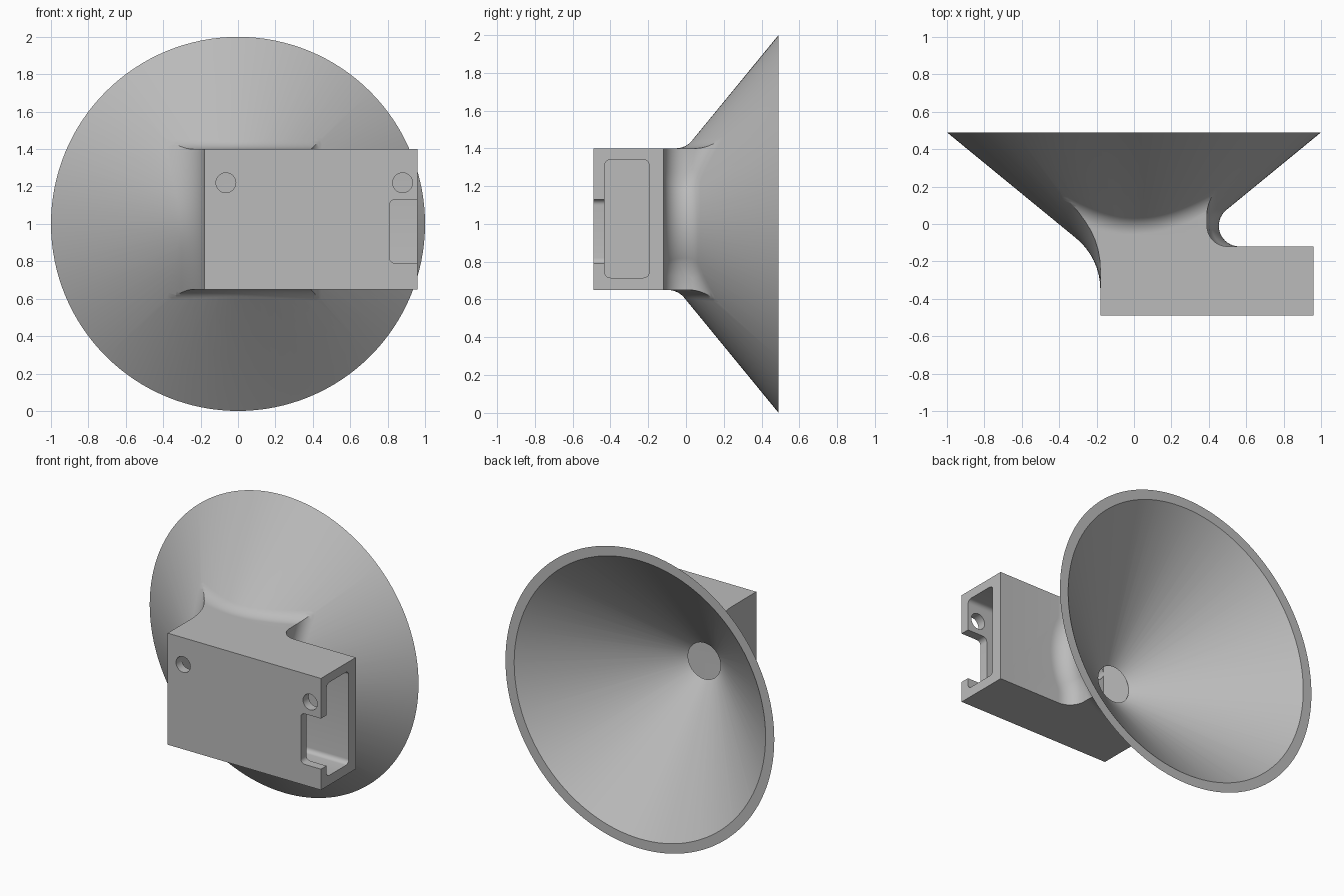
import bpy, bmesh, math
from mathutils import Vector

if "Cube" in bpy.data.objects:
    bpy.data.objects.remove(bpy.data.objects["Cube"])

RIM_Y, SLOPE, AXIS_Z = 0.49, 1.22, 1.0
TILT = math.hypot(1, SLOPE)
BACK = -0.12          # back plane of the housing
FILLET = 0.11
APEX = 1 - SLOPE * RIM_Y   # cone radius at y = 0
STEPS = 8

grey = bpy.data.materials.new("light grey plastic")
grey.use_nodes = True
grey.diffuse_color = (0.5, 0.5, 0.5, 1)
grey.node_tree.nodes["Principled BSDF"].inputs["Base Color"].default_value = (0.5, 0.5, 0.5, 1)


def finish(name, bm):
    bmesh.ops.recalc_face_normals(bm, faces=bm.faces)
    mesh = bpy.data.meshes.new(name)
    bm.to_mesh(mesh)
    bm.free()
    obj = bpy.data.objects.new(name, mesh)
    bpy.context.collection.objects.link(obj)
    mesh.materials.append(grey)
    return obj


def loft(name, rings):
    bm = bmesh.new()
    rows = [[bm.verts.new(p) for p in ring] for ring in rings]
    for a, b in zip(rows, rows[1:]):
        for i in range(len(a)):
            j = (i + 1) % len(a)
            bm.faces.new((a[i], a[j], b[j], b[i]))
    bm.faces.new(rows[0])
    bm.faces.new(rows[-1])
    bmesh.ops.triangulate(bm, faces=bm.faces)
    return finish(name, bm)


def cone(name, stations, segments=128):
    def ring(y, r):
        angles = [math.tau * i / segments for i in range(segments)]
        return [(r * math.cos(a), y, AXIS_Z + r * math.sin(a)) for a in angles]
    return loft(name, [ring(y, r) for y, r in stations])


def rounded_box(name, low, high, axis, radius):
    bm = bmesh.new()
    bmesh.ops.create_cube(bm, size=1)
    for v in bm.verts:
        v.co = [(l + h) / 2 + c * (h - l) for l, h, c in zip(low, high, v.co)]
    edges = [e for e in bm.edges
             if abs((e.verts[0].co - e.verts[1].co).normalized()[axis]) > 0.9]
    bmesh.ops.bevel(bm, geom=edges, offset=radius, segments=6, profile=0.5, affect='EDGES')
    return finish(name, bm)


def combine(obj, other, operation):
    mod = obj.modifiers.new(operation, 'BOOLEAN')
    mod.operation, mod.solver, mod.object = operation, 'EXACT', other
    bpy.context.view_layer.objects.active = obj
    bpy.ops.object.modifier_apply(modifier=mod.name)
    bpy.data.objects.remove(other)


# Rolling-ball fillets; local coordinates are (out from wall, along wall, y)
def arc(center, radius, start, end):
    return [center + radius * start.slerp(end, i / STEPS) for i in range(STEPS + 1)]


def toward_cone(center):
    radial = Vector((center.x, center.y, 0)).normalized()
    return (Vector((0, 0, SLOPE)) - radial) / TILT


def ball_height(out, t, radius):
    return (math.hypot(out, t) - APEX - TILT * radius) / SLOPE


WALL, DOWN = Vector((-1, 0, 0)), Vector((0, 0, -1))


def wall_fillet(d, t, radius):
    c = Vector((d + radius, t, ball_height(d + radius, t, radius)))
    return arc(c, radius, WALL, toward_cone(c))


def back_fillet(d, t):
    # Blend from the housing back, up the neck wall, onto the cone
    y = BACK + FILLET
    out = d + FILLET
    high = ball_height(out, t, FILLET)
    if high > y:
        low, top = Vector((out, t, y)), Vector((out, t, high))
        mid = WALL
    else:
        reach = APEX + SLOPE * y + TILT * FILLET
        low = top = Vector((math.sqrt(reach ** 2 - t ** 2), t, y))
        mid = DOWN.slerp(toward_cone(top), 0.5)
    return arc(low, FILLET, DOWN, mid) + arc(top, FILLET, mid, toward_cone(top))


def spread(low, high, count):
    return [low + (high - low) * i / count for i in range(count + 1)]


INTO = Vector((0, 0, 0.03))


def plan_slice(t):
    left, right = wall_fillet(0.18, t, 0.355), back_fillet(0.39, t)
    left.append(left[-1] + INTO)
    right.append(right[-1] + INTO)
    pts = [(-0.18, -0.49, t)] + [(-p.x, p.z, p.y) for p in left]
    pts += [(p.x, p.z, p.y) for p in reversed(right)]
    pts += [(0.96, BACK, t), (0.96, -0.49, t)]
    return [(x, y, AXIS_Z + z) for x, y, z in pts]


def side_slice(t):
    low, high = wall_fillet(0.35, t, FILLET), wall_fillet(0.40, t, FILLET)
    low.append(low[-1] + INTO)
    high.append(high[-1] + INTO)
    pts = [(t, -0.6, -0.35)] + [(p.y, p.z, -p.x) for p in low]
    pts += [(p.y, p.z, p.x) for p in reversed(high)] + [(t, -0.6, 0.40)]
    return [(x, y, AXIS_Z + z) for x, y, z in pts]


# Housing with flared neck: plan shape intersected with side shape
body = loft("horn_and_housing", [plan_slice(t) for t in spread(-0.8, 0.8, 64)])
combine(body, loft("side_shape", [side_slice(t) for t in spread(-0.8, 1.05, 60)]), 'INTERSECT')

# Conical horn, then its hollow
combine(body, cone("horn", [(-0.32, APEX - SLOPE * 0.32), (RIM_Y, 1)]), 'UNION')
inner = 0.82 / 0.69
combine(body, cone("horn_hollow", [(-0.24, 0.115 - 0.04 * inner), (0.53, 0.935 + 0.04 * inner)]), 'DIFFERENCE')

# Pocket open at the end, finger notch and two screw holes
combine(body, rounded_box("pocket", (-0.12, -0.43, 0.715), (1.1, -0.195, 1.34), 0, 0.03), 'DIFFERENCE')
combine(body, rounded_box("notch", (0.81, -0.6, 0.79), (1.1, -0.4, 1.13), 1, 0.03), 'DIFFERENCE')
for x in (-0.065, 0.88):
    bpy.ops.mesh.primitive_cylinder_add(vertices=48, radius=0.053, depth=0.2,
                                        location=(x, -0.5, 1.22), rotation=(math.pi / 2, 0, 0))
    combine(body, bpy.context.object, 'DIFFERENCE')

# Clean up and shade
bm = bmesh.new()
bm.from_mesh(body.data)
bmesh.ops.remove_doubles(bm, verts=bm.verts, dist=0.0002)
bmesh.ops.dissolve_limit(bm, angle_limit=0.005, verts=bm.verts, edges=bm.edges)
bm.to_mesh(body.data)
bm.free()
body.data.materials.clear()
body.data.materials.append(grey)
for p in body.data.polygons:
    p.material_index = 0
bpy.ops.object.select_all(action='DESELECT')
body.select_set(True)
bpy.context.view_layer.objects.active = body
bpy.ops.object.shade_smooth_by_angle(angle=math.radians(30))
